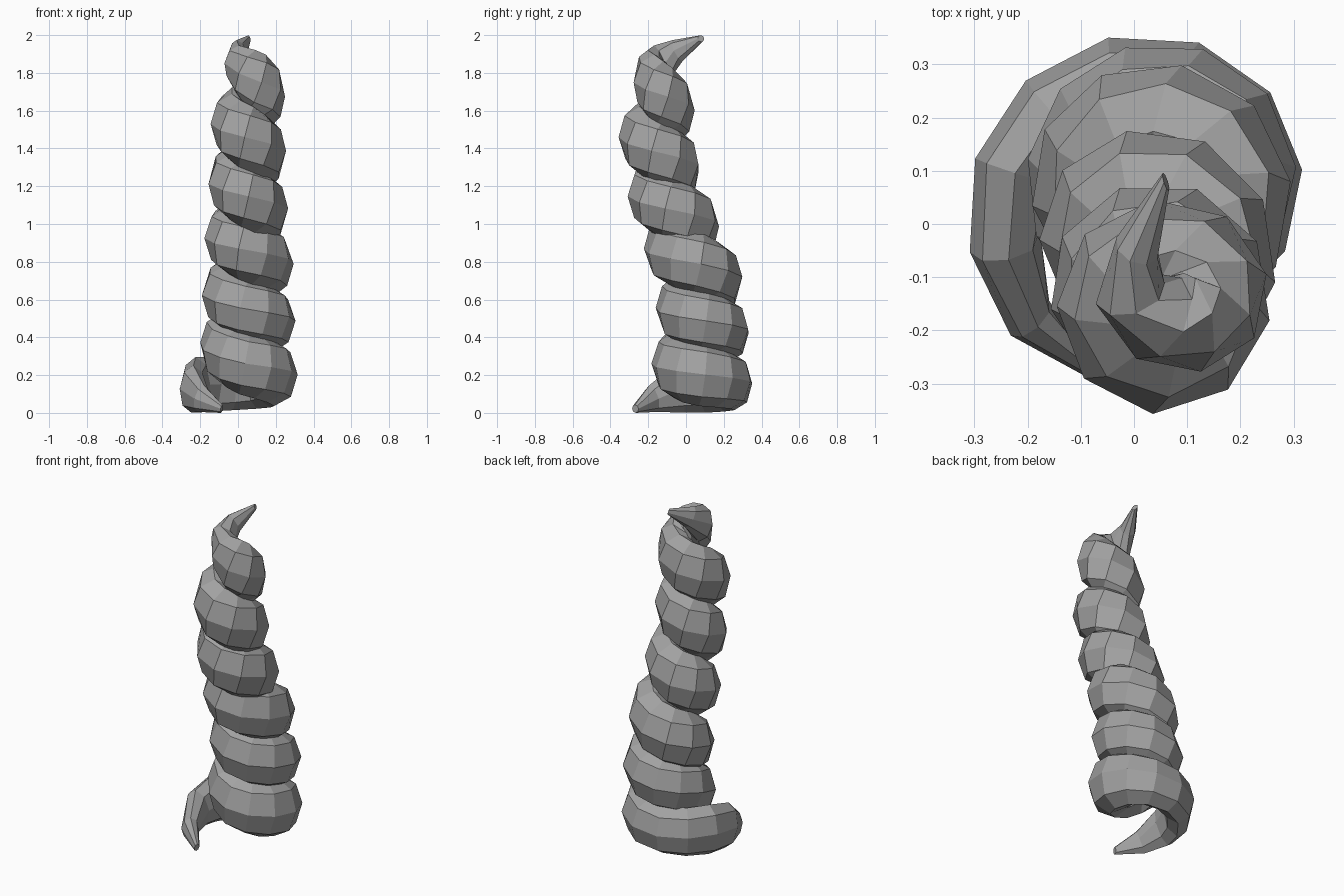
import bpy, bmesh, math
from mathutils import Vector

if "Cube" in bpy.data.objects:
    bpy.data.objects.remove(bpy.data.objects["Cube"])

# Path keys: turns, height, axis x, axis y, outer radius, half width, half height
KEYS = [
    (-0.20, 0.035, 0.00, 0.00, 0.30, 0.018, 0.022),
    (-0.10, 0.10, 0.00, 0.00, 0.315, 0.055, 0.085),
    (0.00, 0.16, 0.00, 0.02, 0.316, 0.075, 0.15),
    (0.25, 0.17, 0.01, 0.04, 0.318, 0.10, 0.14),
    (0.50, 0.22, 0.015, 0.07, 0.302, 0.13, 0.17),
    (0.75, 0.275, 0.035, 0.08, 0.263, 0.13, 0.165),
    (0.90, 0.33, 0.045, 0.085, 0.255, 0.13, 0.165),
    (1.05, 0.40, 0.05, 0.09, 0.25, 0.13, 0.155),
    (1.75, 0.56, 0.055, 0.09, 0.253, 0.13, 0.165),
    (2.50, 0.81, 0.055, 0.04, 0.242, 0.13, 0.165),
    (3.00, 0.94, 0.05, -0.02, 0.228, 0.125, 0.165),
    (4.00, 1.235, 0.05, -0.12, 0.21, 0.12, 0.165),
    (4.75, 1.47, 0.05, -0.15, 0.208, 0.115, 0.165),
    (5.25, 1.62, 0.06, -0.145, 0.192, 0.11, 0.16),
    (5.75, 1.775, 0.085, -0.11, 0.168, 0.10, 0.155),
    (6.00, 1.885, 0.09, -0.10, 0.168, 0.06, 0.09),
    (6.10, 1.945, 0.10, -0.09, 0.14, 0.038, 0.055),
    (6.20, 1.995, 0.11, -0.075, 0.18, 0.018, 0.018),
]
SIDES, STEPS = 8, 62


def sample(t):
    """Linear blend between the path keys."""
    t = min(max(t, KEYS[0][0]), KEYS[-1][0])
    for a, b in zip(KEYS, KEYS[1:]):
        if t <= b[0]:
            f = (t - a[0]) / (b[0] - a[0])
            return [p + (q - p) * f for p, q in zip(a, b)]
    return list(KEYS[-1])


def outward(t):
    a = math.pi - math.tau * t
    return Vector((math.cos(a), math.sin(a), 0))


def outer_point(t):
    _, z, cx, cy, r, _, _ = sample(t)
    return Vector((cx, cy, z)) + outward(t) * r


# Coiled tapering horn: octagonal rings swept up the spiral, denser at the base
bm = bmesh.new()
rings = []
t0, t1 = KEYS[0][0], KEYS[-1][0]
for i in range(STEPS + 1):
    u = i / STEPS
    t = t0 + (t1 - t0) * u * (0.8 + 0.2 * u)
    w, h = sample(t)[5:]
    out = outward(t)
    tangent = outer_point(t + 0.05) - outer_point(t - 0.05)
    up = tangent.cross(out).normalized()
    if up.z < 0:
        up.negate()
    centre = outer_point(t) - out * w
    rings.append([bm.verts.new(centre + out * w * math.cos(k * math.tau / SIDES)
                               + up * h * math.sin(k * math.tau / SIDES))
                  for k in range(SIDES)])
for a, b in zip(rings, rings[1:]):
    for k in range(SIDES):
        n = (k + 1) % SIDES
        bm.faces.new((a[k], a[n], b[n], b[k]))
bm.faces.new(rings[0])
bm.faces.new(rings[-1])
bmesh.ops.recalc_face_normals(bm, faces=bm.faces)

# Rest the lowest point on the ground
low = min(v.co.z for v in bm.verts)
bmesh.ops.translate(bm, verts=bm.verts, vec=(0, 0, -low))
mesh = bpy.data.meshes.new("coiled_horn")
bm.to_mesh(mesh)
bm.free()

# Dark grey surface
grey = bpy.data.materials.new("dark_grey")
grey.diffuse_color = (0.36, 0.36, 0.36, 1)
grey.use_nodes = True
grey.node_tree.nodes["Principled BSDF"].inputs["Base Color"].default_value = grey.diffuse_color
mesh.materials.append(grey)
bpy.context.collection.objects.link(bpy.data.objects.new("coiled_horn", mesh))
